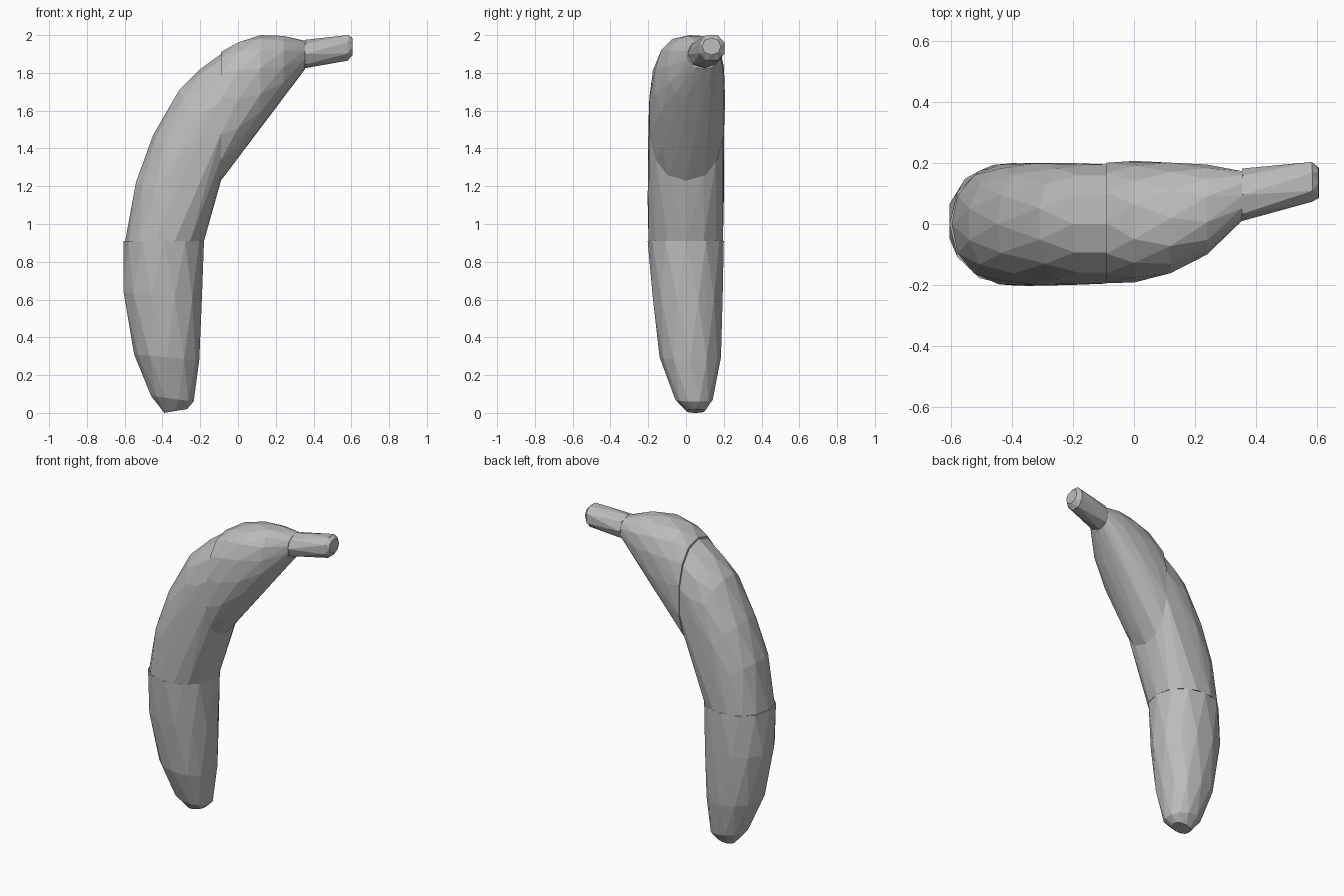
import bpy, bmesh, math

cube = bpy.data.objects.get("Cube")
if cube:
    bpy.data.objects.remove(cube)

grey = bpy.data.materials.new("plain grey")
grey.use_nodes = True
colour = (0.5, 0.5, 0.5, 1)
grey.diffuse_color = colour
grey.node_tree.nodes["Principled BSDF"].inputs["Base Color"].default_value = colour


def rounded(v, power):
    return math.copysign(abs(v) ** (2 / power), v)


def hull_part(name, rings, sides, power=2.2):
    """Faceted convex part around rings of (outer x, outer z, inner x, inner z, front y, back y)."""
    bm = bmesh.new()
    for i, (ax, az, bx, bz, y0, y1) in enumerate(rings):
        # inner rings are staggered by half a step for triangular facets
        stagger = 0.5 if i % 2 and i < len(rings) - 1 else 0
        grow = 1 / math.cos(math.pi / sides) if stagger else 1
        for k in range(sides):
            a = 2 * math.pi * (k + stagger) / sides
            u = rounded(math.cos(a), power) * grow / 2
            v = rounded(math.sin(a), power) / 2
            bm.verts.new(((ax + bx) / 2 + u * (bx - ax),
                          (y0 + y1) / 2 + v * (y1 - y0),
                          (az + bz) / 2 + u * (bz - az)))
    res = bmesh.ops.convex_hull(bm, input=bm.verts)
    spare = {g for g in res["geom_interior"] + res["geom_unused"]
             if isinstance(g, bmesh.types.BMVert)}
    bmesh.ops.delete(bm, geom=list(spare), context="VERTS")
    bmesh.ops.recalc_face_normals(bm, faces=bm.faces)
    mesh = bpy.data.meshes.new(name)
    bm.to_mesh(mesh)
    bm.free()
    mesh.materials.append(grey)
    obj = bpy.data.objects.new(name, mesh)
    bpy.context.collection.objects.link(obj)
    return obj


# Rounded lower end of the fruit
hull_part("lower_body", [
    (-0.39, 0, -0.27, 0.02, 0, 0.1),
    (-0.46, 0.09, -0.235, 0.06, -0.06, 0.145),
    (-0.55, 0.31, -0.205, 0.28, -0.14, 0.185),
    (-0.605, 0.64, -0.192, 0.6, -0.182, 0.2),
    (-0.605, 0.91, -0.18, 0.91, -0.203, 0.2),
], 12)

# Bent middle section
hull_part("middle_body", [
    (-0.597, 0.91, -0.18, 0.91, -0.203, 0.2),
    (-0.54, 1.22, -0.16, 1.02, -0.203, 0.2),
    (-0.45, 1.47, -0.13, 1.12, -0.203, 0.203),
    (-0.31, 1.71, -0.1, 1.21, -0.2, 0.2),
    (-0.2, 1.82, -0.09, 1.23, -0.2, 0.2),
    (-0.09, 1.9, -0.09, 1.23, -0.2, 0.2),
], 14)

# Tapering upper end
hull_part("upper_body", [
    (-0.09, 1.91, -0.09, 1.23, -0.198, 0.205),
    (0, 1.96, 0, 1.36, -0.192, 0.207),
    (0.12, 2, 0.12, 1.515, -0.165, 0.205),
    (0.24, 1.995, 0.24, 1.67, -0.1, 0.195),
    (0.355, 1.97, 0.355, 1.82, 0.01, 0.175),
], 14, 2.4)

# Stem with a bevelled tip
hull_part("stem", [
    (0.355, 1.975, 0.355, 1.825, 0.01, 0.182),
    (0.585, 2, 0.58, 1.865, 0.068, 0.208),
    (0.605, 1.985, 0.607, 1.895, 0.085, 0.185),
], 8)
